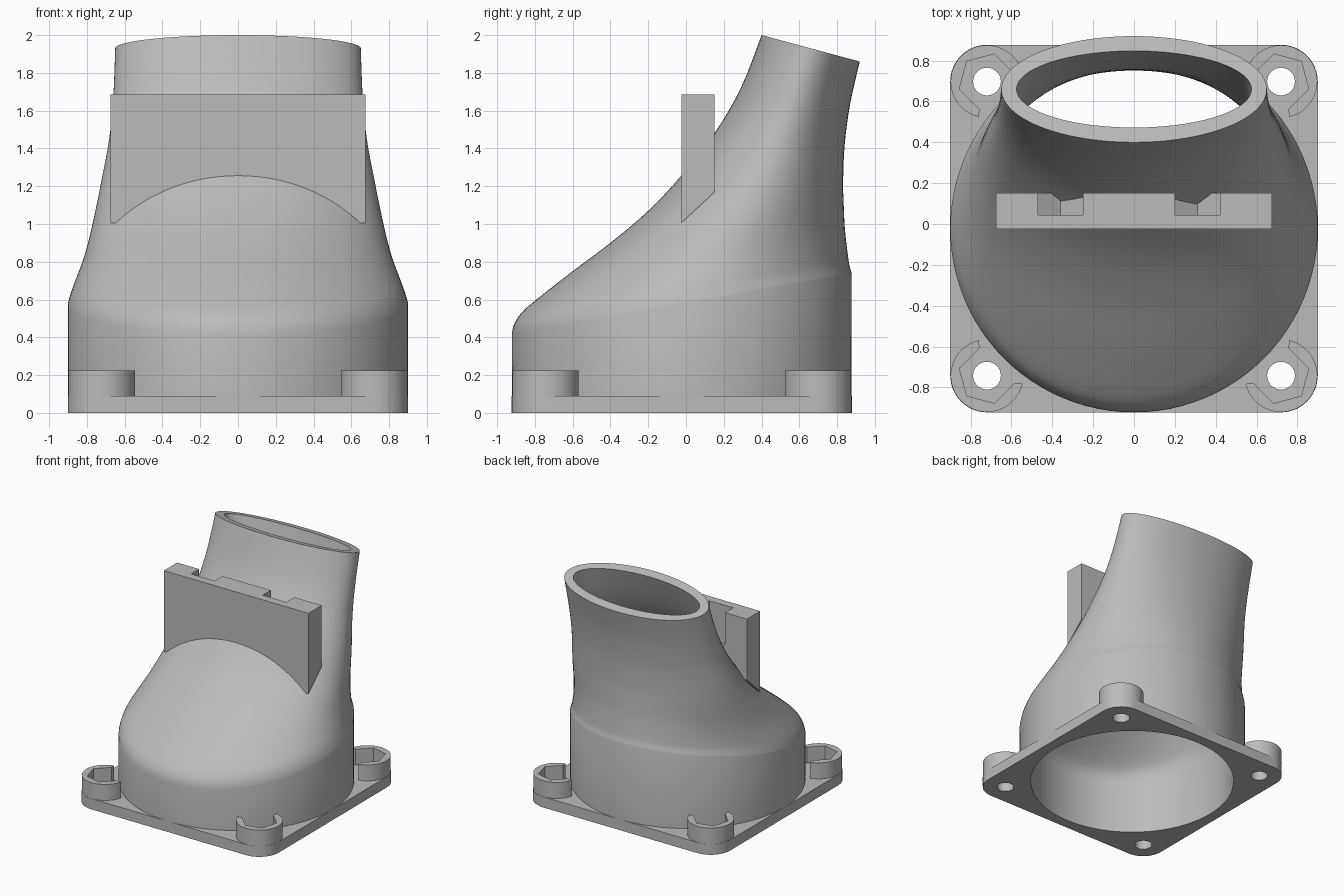
import bpy, bmesh, math
from mathutils import Matrix, Vector

if "Cube" in bpy.data.objects:
    bpy.data.objects.remove(bpy.data.objects["Cube"], do_unlink=True)

grey = bpy.data.materials.new("light grey plastic")
grey.use_nodes = True
grey.diffuse_color = (0.5, 0.5, 0.5, 1)
grey.node_tree.nodes["Principled BSDF"].inputs["Base Color"].default_value = (0.5, 0.5, 0.5, 1)

CY = -0.0225      # middle of the flange along y
BORE = 0.81
BOLT = 0.72       # bolt offset from the middle
PLATE = 0.09      # flange thickness
SEG = 96


def finish(name, bm):
    bmesh.ops.recalc_face_normals(bm, faces=bm.faces)
    mesh = bpy.data.meshes.new(name)
    bm.to_mesh(mesh)
    bm.free()
    mesh.materials.append(grey)
    obj = bpy.data.objects.new(name, mesh)
    bpy.context.collection.objects.link(obj)
    return obj


def prism(name, points, low, high, matrix=Matrix()):
    """Extrude a flat outline from low to high along its local z."""
    bm = bmesh.new()
    face = bm.faces.new([bm.verts.new((x, y, low)) for x, y in points])
    made = bmesh.ops.extrude_face_region(bm, geom=[face])["geom"]
    top = [v for v in made if isinstance(v, bmesh.types.BMVert)]
    bmesh.ops.translate(bm, verts=top, vec=(0, 0, high - low))
    bm.transform(matrix)
    return finish(name, bm)


def arc(x, y, r, start, end, n):
    angles = [math.radians(start + (end - start) * i / n) for i in range(n + 1)]
    return [(x + r * math.cos(a), y + r * math.sin(a)) for a in angles]


def circle(x, y, r, n=48):
    return arc(x, y, r, 0, 360, n)[:-1]


def cut(obj, cutters):
    for c in cutters:
        mod = obj.modifiers.new("cut", "BOOLEAN")
        mod.operation, mod.solver, mod.object = "DIFFERENCE", "EXACT", c
    bpy.context.view_layer.update()
    done = obj.evaluated_get(bpy.context.evaluated_depsgraph_get())
    obj.data = bpy.data.meshes.new_from_object(done)
    obj.modifiers.clear()
    for c in cutters:
        bpy.data.objects.remove(c, do_unlink=True)


def smooth(obj):
    bpy.ops.object.select_all(action="DESELECT")
    obj.select_set(True)
    bpy.context.view_layer.objects.active = obj
    bpy.ops.object.shade_smooth_by_angle(angle=math.radians(30))


# Duct sections: front y, front z, back y, back z, half width
SECTIONS = [
    (-0.922, 0.42, 0.877, 0.74, 0.90),
    (-0.905, 0.48, 0.868, 0.77, 0.887),
    (-0.84, 0.56, 0.862, 0.80, 0.868),
    (-0.60, 0.75, 0.85, 0.89, 0.817),
    (-0.40, 0.90, 0.84, 0.99, 0.783),
    (-0.20, 1.07, 0.835, 1.10, 0.752),
    (-0.03, 1.25, 0.832, 1.22, 0.722),
    (0.15, 1.48, 0.84, 1.42, 0.682),
    (0.29, 1.72, 0.87, 1.64, 0.66),
    (0.40, 2.00, 0.92, 1.86, 0.65),
]


def refine(rows, steps=4):
    """Smooth curve through the sections."""
    out = []
    for i in range(len(rows) - 1):
        p0, p1, p2 = rows[max(i - 1, 0)], rows[i], rows[i + 1]
        p3 = rows[min(i + 2, len(rows) - 1)]
        for s in range(steps):
            t = s / steps
            out.append(tuple(
                b + 0.5 * t * (c - a + t * (2 * a - 5 * b + 4 * c - d + t * (3 * (b - c) + d - a)))
                for a, b, c, d in zip(p0, p1, p2, p3)))
    return out + [rows[-1]]


def ring(row, inset):
    fy, fz, by, bz, w = row
    front, back = Vector((0, fy, fz)), Vector((0, by, bz))
    mid, half = (front + back) / 2, (back - front) / 2
    half *= 1 - inset / half.length
    return [mid + half * math.sin(a) + Vector(((w - inset) * math.cos(a), 0, 0))
            for a in (2 * math.pi * i / SEG for i in range(SEG))]


def base_ring(r, z=PLATE):
    return [Vector((x, y + CY, z)) for x, y in circle(0, 0, r, SEG)]


def loft(name, rings, hollow):
    bm = bmesh.new()
    loops = [[bm.verts.new(p) for p in r] for r in rings]
    pairs = list(zip(loops, loops[1:])) + ([(loops[-1], loops[0])] if hollow else [])
    for a, b in pairs:
        for i in range(SEG):
            j = (i + 1) % SEG
            bm.faces.new((a[i], a[j], b[j], b[i]))
    if not hollow:
        bm.faces.new(loops[0])
        bm.faces.new(loops[-1])
    return finish(name, bm)


# Hollow duct body, from round base to tilted oval mouth
rows = refine(SECTIONS)
walls = [0.09 - 0.015 * i / (len(rows) - 1) for i in range(len(rows))]
outer = [base_ring(0.90)] + [ring(r, 0) for r in rows]
inner = [base_ring(BORE)] + [ring(r, w) for r, w in zip(rows, walls)]
smooth(loft("duct_body", outer + inner[::-1], True))

# Square flange with rounded corners, bolt holes and bore
outline = []
for k, (sx, sy) in enumerate([(1, 1), (-1, 1), (-1, -1), (1, -1)]):
    outline += arc(sx * BOLT, CY + sy * BOLT, 0.18, 90 * k, 90 * k + 90, 12)
flange = prism("flange", outline, 0, PLATE)
holes = [prism("hole_cutter", circle(sx * BOLT, CY + sy * BOLT, 0.068, 32), -0.1, 0.3)
         for sx in (1, -1) for sy in (1, -1)]
cut(flange, holes + [prism("bore_cutter", circle(0, CY, BORE, SEG), -0.1, 0.3)])
smooth(flange)

# Nut holders at the corners: round outside, hexagonal inside, open to the body
holder = arc(0, 0, 0.178, -122, 122, 32) + arc(0, 0, 0.14, 120, -120, 4)
for k, name in enumerate(["back_left", "back_right", "front_right", "front_left"]):
    turn = math.radians(45 + 90 * k)
    spot = Vector((0, CY, 0)) + Matrix.Rotation(turn, 3, "Z") @ Vector((BOLT * math.sqrt(2), 0, 0))
    place = Matrix.Translation(spot) @ Matrix.Rotation(turn, 4, "Z")
    smooth(prism(name + "_nut_holder", holder, PLATE, 0.225, place))

# Mounting bracket: slanted underside, two bolt holes, nut slots open at the top
side = [(-0.025, 1.005), (0.152, 1.17), (0.152, 1.685), (-0.025, 1.685)]
along_x = Matrix(((0, 0, 1, 0), (1, 0, 0, 0), (0, 1, 0, 0), (0, 0, 0, 1)))
along_y = Matrix(((1, 0, 0, 0), (0, 0, 1, 0), (0, 1, 0, 0), (0, 0, 0, 1)))
bracket = prism("mounting_bracket", side, -0.675, 0.675, along_x)
cutters = [loft("inside_cutter", [ring(r, 0.04) for r in rows], False)]
for x in (-0.36, 0.31):
    cutters.append(prism("bolt_cutter", circle(x, 1.48, 0.068, 32), -0.2, 0.3, along_y))
    slot = [(x - 0.11, 1.8), (x - 0.11, 1.417), (x, 1.353), (x + 0.11, 1.417), (x + 0.11, 1.8)]
    cutters.append(prism("slot_cutter", slot, 0.045, 0.3, along_y))
cut(bracket, cutters)
smooth(bracket)
